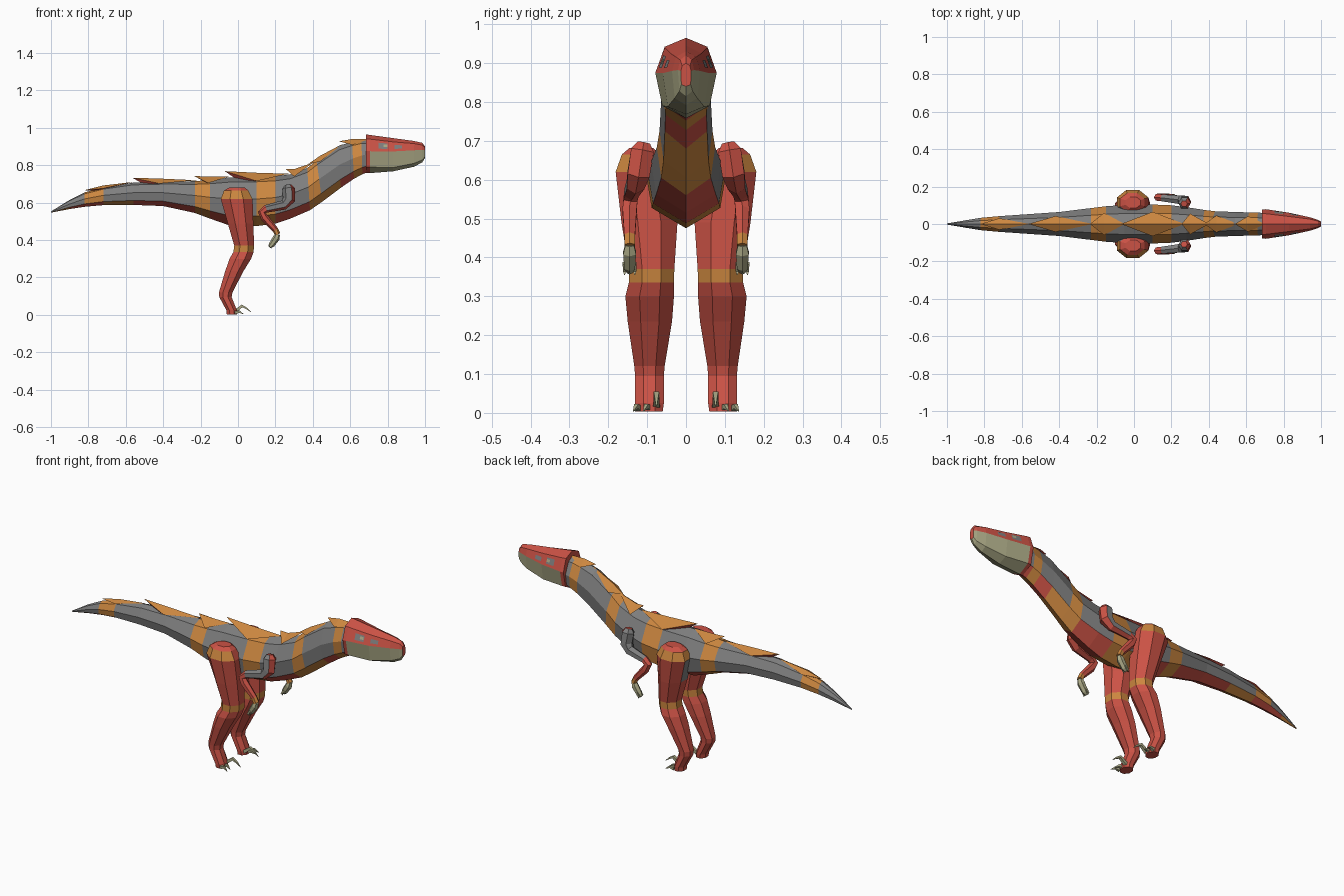
import bpy
import math
from mathutils import Vector

if "Cube" in bpy.data.objects:
    bpy.data.objects.remove(bpy.data.objects["Cube"])

RED, ORANGE, GREY, HORN = range(4)
COLOURS = [("brick red", (0.60, 0.085, 0.06)), ("ochre orange", (0.60, 0.24, 0.05)),
           ("slate grey", (0.21, 0.21, 0.21)), ("pale horn", (0.41, 0.40, 0.24))]
MATS = []
for label, rgb in COLOURS:
    m = bpy.data.materials.new(label)
    m.diffuse_color = (*rgb, 1)
    m.use_nodes = True
    m.node_tree.nodes["Principled BSDF"].inputs["Base Color"].default_value = m.diffuse_color
    MATS.append(m)


def make(name, verts, faces, cols):
    me = bpy.data.meshes.new(name)
    me.from_pydata([tuple(v) for v in verts], [], faces)
    for m in MATS:
        me.materials.append(m)
    for p, c in zip(me.polygons, cols):
        p.material_index = c
    ob = bpy.data.objects.new(name, me)
    bpy.context.collection.objects.link(ob)
    # consistent outward normals
    bpy.context.view_layer.objects.active = ob
    ob.select_set(True)
    bpy.ops.object.mode_set(mode='EDIT')
    bpy.ops.mesh.select_all(action='SELECT')
    bpy.ops.mesh.normals_make_consistent(inside=False)
    bpy.ops.object.mode_set(mode='OBJECT')
    ob.select_set(False)
    return ob


def loft(name, rings, colour):
    """Skin closed rings; colour(segment, side, count) picks each face's material."""
    n = len(rings[0])
    verts = [v for r in rings for v in r]
    faces, cols = [], []
    for i in range(len(rings) - 1):
        for j in range(n):
            k = (j + 1) % n
            faces.append((i * n + j, i * n + k, (i + 1) * n + k, (i + 1) * n + j))
            cols.append(colour(i, j, n))
    last = len(rings) - 1
    faces += [tuple(range(n)), tuple(last * n + j for j in range(n))]
    cols += [colour(0, 0, n), colour(last - 1, 0, n)]
    return make(name, verts, faces, cols)


# Body: x top, z top, x bottom, z bottom, half width
BODY = [(-1.0, .553, -1.0, .547, .003), (-.90, .615, -.90, .566, .020), (-.82, .655, -.82, .578, .033),
        (-.72, .682, -.72, .587, .042), (-.56, .707, -.56, .588, .053), (-.40, .712, -.40, .582, .064),
        (-.23, .715, -.23, .545, .085), (-.15, .722, -.15, .515, .095), (-.05, .735, -.05, .480, .102),
        (.10, .738, .10, .475, .104), (.20, .742, .20, .488, .100), (.28, .752, .28, .515, .090),
        (.37, .785, .385, .560, .075), (.42, .825, .45, .605, .068), (.54, .905, .55, .680, .064),
        (.61, .925, .62, .728, .062), (.66, .935, .665, .752, .061), (.71, .935, .71, .770, .058)]
SECTION = [(0, 1), (.55, .90), (1, .55), (.85, .2), (0, 0), (-.85, .2), (-1, .55), (-.55, .90)]
BANDS = {2, 6, 9, 12, 15}
body = []
for xt, zt, xb, zb, w in BODY:
    body.append([(xb + (xt - xb) * t, w * y, zb + (zt - zb) * t) for y, t in SECTION])


def body_colour(i, j, n):
    if j in (3, 4):
        return ORANGE if i % 3 == 0 or i in (8, 13) else RED
    return ORANGE if i in BANDS else GREY


loft("body", body, body_colour)


def ridge(x):
    """Ridge height and shoulder point at a given x."""
    for a, b in zip(BODY, BODY[1:]):
        if a[0] <= x <= b[0]:
            t = (x - a[0]) / (b[0] - a[0])
            z0, z1, w = (a[k] + (b[k] - a[k]) * t for k in (1, 3, 4))
            return z0, z0 - .10 * (z0 - z1), w * .55


# Raised back scales: rear tip, widest point, front tip, lift
for n, (xr, xm, xf, lift) in enumerate([(-.82, -.72, -.56, .012), (-.565, -.42, -.22, .027),
                                        (-.235, -.16, -.05, .028), (-.07, .10, .27, .036),
                                        (.255, .30, .40, .032), (.375, .44, .56, .018),
                                        (.54, .61, .70, .023)]):
    zm, zs, ws = ridge(xm)
    zm += lift * .5
    pts = [(xr, 0, ridge(xr)[0] + lift), (xm, ws + .008, zs + .004), (xf, 0, ridge(xf)[0] + .004),
           (xm, -ws - .008, zs + .004), (xm, 0, zm + .004), (xr + .06, 0, ridge(xr + .06)[0] - .01)]
    make(f"back_scale_{n}", pts, [(0, 1, 4), (1, 2, 4), (2, 3, 4), (3, 0, 4), (0, 5, 1), (0, 3, 5), (1, 5, 2), (3, 2, 5)],
         [ORANGE] * 4 + [RED] * 4)

# Head: x, crown z, brow (y, z), lip (y, z), jaw (y, z), chin z
HEAD = [(.685, .965, .055, .942, .078, .875, .060, .790, .758),
        (.705, .962, .055, .940, .079, .875, .061, .790, .758),
        (.83, .945, .040, .925, .060, .874, .047, .788, .768),
        (.94, .930, .026, .916, .036, .880, .029, .810, .792),
        (.985, .920, .015, .908, .021, .882, .017, .828, .815),
        (1.0, .900, .010, .893, .013, .880, .012, .845, .840)]
head = []
for x, top, by, bz, ly, lz, jy, jz, chin in HEAD:
    half = [(by, bz), (ly, lz), (jy, jz)]
    head.append([(x, 0, top)] + [(x, y, z) for y, z in half] + [(x, 0, chin)]
                + [(x, -y, z) for y, z in reversed(half)])
loft("head", head, lambda i, j, n: HORN if i > 0 and 2 <= j <= 5 else RED)


def cheek_plate(name, s, i, u0, u1, v0, v1, col, lift):
    """Thin quad on the head side between brow and lip."""
    a, b = [Vector(head[i][k]) for k in (1, 2)]
    c, d = [Vector(head[i + 1][k]) for k in (1, 2)]
    nrm = (b - a).cross(c - a).normalized()
    nrm *= lift if nrm.y > 0 else -lift
    pts = []
    for u, v in ((u0, v0), (u1, v0), (u1, v1), (u0, v1)):
        p = a.lerp(c, u).lerp(b.lerp(d, u), v) + nrm
        pts.append((p.x, p.y * s, p.z))
    ob = make(name, pts, [(0, 1, 2, 3)], [col])
    if ob.data.polygons[0].normal.y * s < 0:
        ob.data.flip_normals()


# Leg: z, rear x, front x, inner y, outer y
LEG = [(.682, -.045, .035, .085, .145), (.665, -.075, .055, .065, .165), (.620, -.092, .078, .045, .181),
       (.490, -.055, .082, .022, .166), (.370, -.020, .086, .030, .147), (.335, -.025, .083, .031, .147),
       (.300, -.045, .070, .031, .156), (.235, -.068, .030, .036, .150), (.120, -.102, -.030, .055, .133),
       (.095, -.100, -.034, .057, .131), (.025, -.062, -.006, .057, .131), (.003, -.060, -.004, .060, .128)]


def leg_colour(i, j, n):
    if i == 4:
        return ORANGE
    if i == 1:
        return ORANGE if j in (0, 1, 2, 3) else GREY if j == 4 else RED
    return GREY if i == 2 and j == 3 else RED


def oct_ring(z, x0, x1, y0, y1, s):
    pts = []
    for k in range(8):
        a = math.radians(22.5 + 45 * k)
        pts.append(((x0 + x1) / 2 + (x1 - x0) / 2 * math.cos(a) / .924,
                    s * ((y0 + y1) / 2 + (y1 - y0) / 2 * math.sin(a) / .924), z))
    return pts


# Arm path: x, y, z, radius
ARM = [(.268, .108, .695, .018), (.270, .112, .675, .034), (.272, .122, .615, .033), (.245, .130, .588, .026),
       (.150, .140, .567, .021), (.127, .143, .548, .021), (.142, .145, .520, .021),
       (.200, .145, .455, .016), (.212, .145, .430, .016)]
HAND = [(.212, .145, .432, .013), (.205, .145, .412, .019), (.180, .145, .375, .016), (.168, .145, .362, .008)]


def tube(path, s, sides=6, flat=1.0):
    rings, pts = [], [Vector(p[:3]) for p in path]
    for i, p in enumerate(pts):
        d = (pts[min(i + 1, len(pts) - 1)] - pts[max(i - 1, 0)]).normalized()
        u = Vector((0, 1, 0))
        u = (u - d * u.dot(d)).normalized()
        v = d.cross(u)
        ring = []
        for k in range(sides):
            a = 2 * math.pi * (k + .5) / sides
            q = p + (u * math.cos(a) * flat + v * math.sin(a)) * path[i][3]
            ring.append((q.x, q.y * s, q.z))
        rings.append(ring)
    return rings


def arm_colour(i, j, n):
    if i < 2:
        return RED if j in (0, 1) else GREY
    if i == 7:
        return ORANGE
    return GREY if i in (2, 3) and j in (3, 4, 5) else RED


def claw(name, s, path):
    loft(name, tube(path, s, 4), lambda i, j, n: HORN)


for s, side in ((1, "left"), (-1, "right")):
    loft(f"{side}_leg", [oct_ring(*r, s) for r in LEG], leg_colour)
    loft(f"{side}_arm", tube(ARM, s), arm_colour)
    loft(f"{side}_hand", tube(HAND, s, 6, 1.0), lambda i, j, n: HORN)
    # fingers
    for k, y in enumerate((.132, .145, .158)):
        claw(f"{side}_finger_{k}", s, [(.185, y, .385, .007), (.172, y, .365, .006), (.178, y, .355, .001)])
    # sickle claw on the inner toe and two low toes
    claw(f"{side}_sickle_claw", s, [(-.015, .076, .020, .012), (.022, .076, .048, .010),
                                    (.045, .076, .035, .006), (.070, .076, .014, .001)])
    for k, y in enumerate((.098, .124)):
        claw(f"{side}_toe_{k}", s, [(-.015, y, .012, .011), (.008, y + .004, .017, .008), (.030, y + .012, .004, .001)])
    # eye and nose openings
    cheek_plate(f"{side}_eye", s, 1, .36, .76, .25, .78, GREY, .003)
    cheek_plate(f"{side}_pupil", s, 1, .58, .74, .38, .62, HORN, .005)
    cheek_plate(f"{side}_nose_opening", s, 2, .05, .42, .35, .75, GREY, .003)
